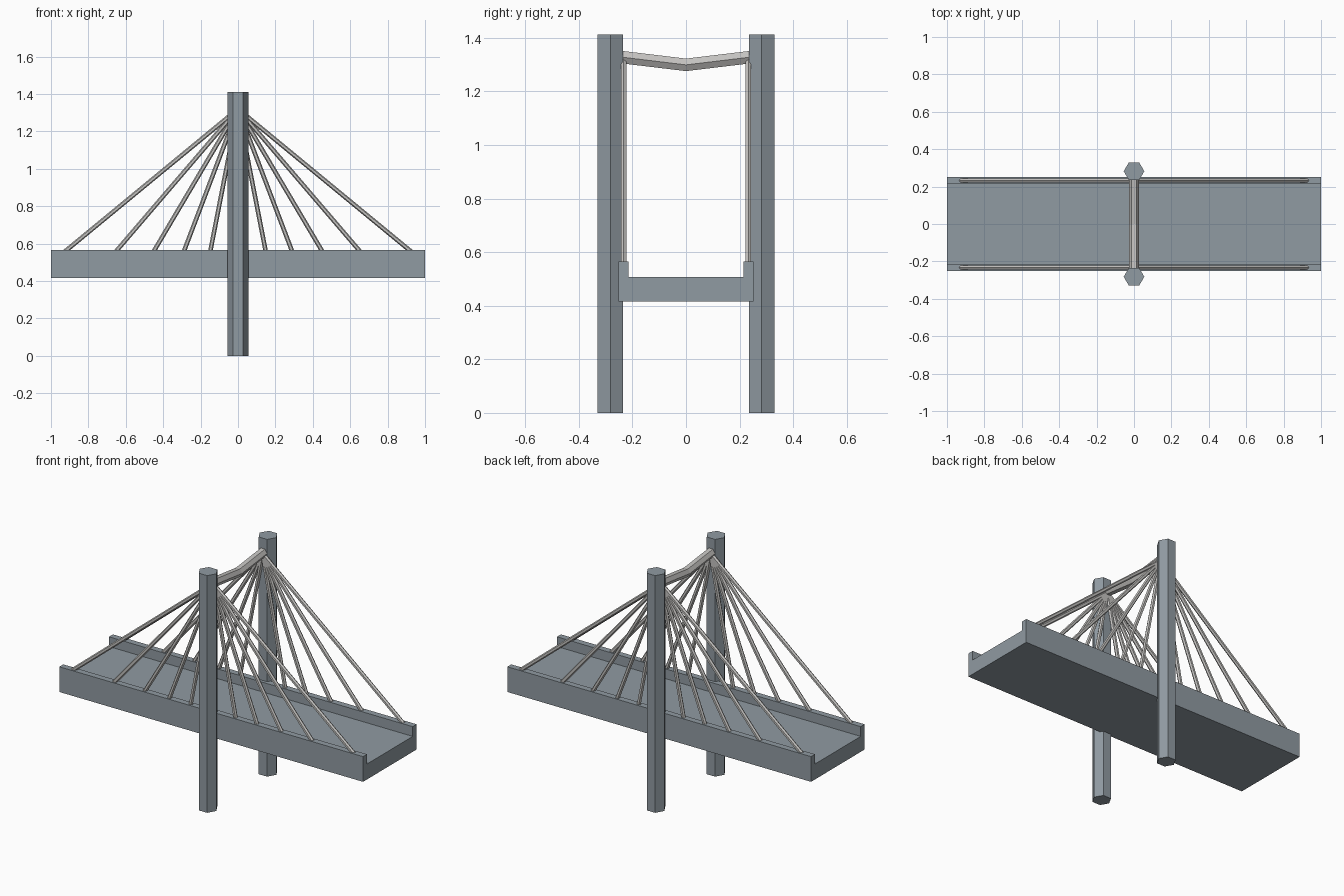
import bpy, bmesh, math
from mathutils import Vector

if "Cube" in bpy.data.objects:
    bpy.data.objects.remove(bpy.data.objects["Cube"])


def material(name, rgb):
    m = bpy.data.materials.new(name)
    m.diffuse_color = (*rgb, 1)
    m.use_nodes = True
    m.node_tree.nodes["Principled BSDF"].inputs["Base Color"].default_value = m.diffuse_color
    return m


concrete = material("blue grey concrete", (0.28, 0.325, 0.36))
steel = material("light grey steel", (0.55, 0.54, 0.525))


def sweep(name, rings, mat):
    """Solid lofted through equal-sized rings of points, capped at both ends."""
    bm = bmesh.new()
    loops = [[bm.verts.new(p) for p in ring] for ring in rings]
    n = len(loops[0])
    for a, b in zip(loops, loops[1:]):
        for i in range(n):
            j = (i + 1) % n
            bm.faces.new((a[i], a[j], b[j], b[i]))
    bm.faces.new(loops[0][::-1])
    bm.faces.new(loops[-1])
    bmesh.ops.recalc_face_normals(bm, faces=bm.faces)
    me = bpy.data.meshes.new(name)
    bm.to_mesh(me)
    bm.free()
    me.materials.append(mat)
    ob = bpy.data.objects.new(name, me)
    bpy.context.collection.objects.link(ob)
    return ob


def hexagon(centre, u, v, r):
    """Six points around centre, first corner along u."""
    return [Vector(centre) + r * (math.cos(k * math.pi / 3) * Vector(u)
            + math.sin(k * math.pi / 3) * Vector(v)) for k in range(6)]


X, Y, Z = (1, 0, 0), (0, 1, 0), (0, 0, 1)

# Road deck with a raised kerb along each side
half = [(0.252, 0.415), (0.252, 0.565), (0.215, 0.565), (0.215, 0.507)]
profile = half + [(-y, z) for y, z in reversed(half)]
sweep("deck", [[(x, y, z) for y, z in profile] for x in (-1, 1)], concrete)

# Shallow V cross beam between the towers
path = [(0, -0.25, 1.329), (0, 0, 1.299), (0, 0.25, 1.329)]
sweep("cross_beam", [hexagon(p, X, Z, 0.027) for p in path], steel)

# Towers and their fans of stay cables
for side, s in (("front", -1), ("back", 1)):
    sweep(side + "_tower",
          [hexagon((0, s * 0.282, z), X, Y, 0.055) for z in (0, 1.412)], concrete)
    for d in (-1, 1):
        for i, x in enumerate((0.147, 0.287, 0.447, 0.647, 0.917)):
            top = Vector((0, s * 0.233, 1.32))
            foot = Vector((d * x, s * 0.233, 0.565))
            run = (foot - top).normalized()
            across = run.cross(Vector(Y))
            end = foot + run * 0.02
            sweep(f"{side}_cable_{'left' if d < 0 else 'right'}_{i + 1}",
                  [hexagon(p, across, Y, 0.012) for p in (top, end)], steel)
